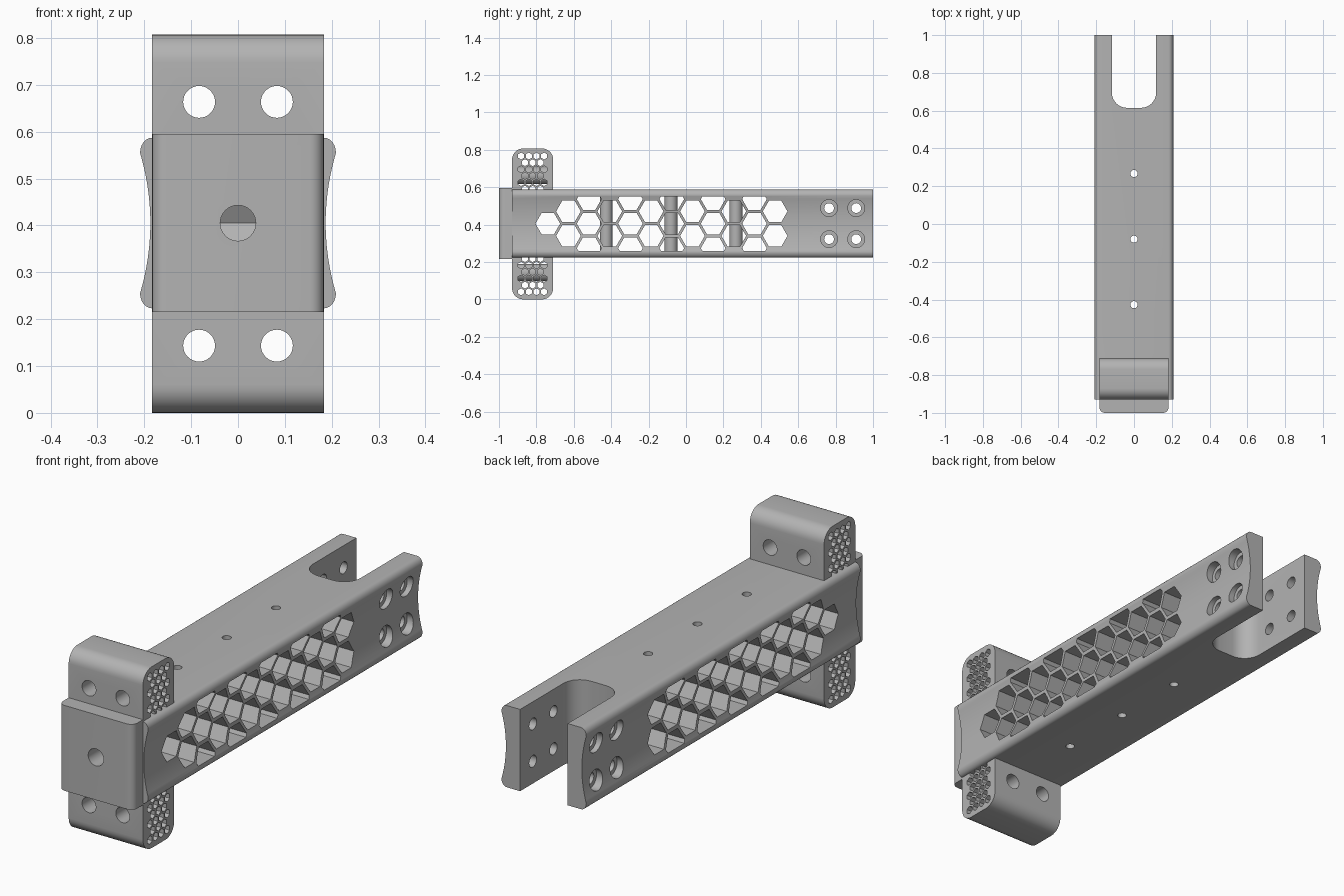
import bpy, bmesh, math

cube = bpy.data.objects.get("Cube")
if cube:
    bpy.data.objects.remove(cube, do_unlink=True)

grey = bpy.data.materials.new("plain grey")
grey.use_nodes = True
colour = (0.45, 0.45, 0.45, 1)
grey.diffuse_color = colour
grey.node_tree.nodes["Principled BSDF"].inputs["Base Color"].default_value = colour

MID = 0.405  # height of the beam axis


def circle(u, v, r, n=32, start=0.0):
    return [(u + r * math.cos(start + 2 * math.pi * i / n),
             v + r * math.sin(start + 2 * math.pi * i / n)) for i in range(n)]


def arc(u, v, ru, rv, a, b, n=8):
    """Quarter-style arc from angle a to b in degrees."""
    angles = [math.radians(a + (b - a) * i / n) for i in range(n + 1)]
    return [(u + ru * math.cos(t), v + rv * math.sin(t)) for t in angles]


def make(name, prisms):
    """One object from prisms given as (outline, axis, start, end)."""
    bm = bmesh.new()
    for outline, axis, a, b in prisms:
        place = {"x": lambda u, v, w: (w, u, v),
                 "y": lambda u, v, w: (u, w, v),
                 "z": lambda u, v, w: (u, v, w)}[axis]
        lo = [bm.verts.new(place(u, v, a)) for u, v in outline]
        hi = [bm.verts.new(place(u, v, b)) for u, v in outline]
        bm.faces.new(lo)
        bm.faces.new(hi)
        for i in range(len(lo)):
            j = (i + 1) % len(lo)
            bm.faces.new((lo[i], lo[j], hi[j], hi[i]))
    bmesh.ops.recalc_face_normals(bm, faces=bm.faces)
    mesh = bpy.data.meshes.new(name)
    bm.to_mesh(mesh)
    bm.free()
    mesh.materials.append(grey)
    obj = bpy.data.objects.new(name, mesh)
    bpy.context.collection.objects.link(obj)
    return obj


def select(obj):
    bpy.ops.object.select_all(action="DESELECT")
    obj.select_set(True)
    bpy.context.view_layer.objects.active = obj


def combine(obj, prisms, operation="DIFFERENCE"):
    tool = make("tool", prisms)
    mod = obj.modifiers.new("cut", "BOOLEAN")
    mod.operation, mod.solver, mod.object = operation, "EXACT", tool
    select(obj)
    bpy.ops.object.modifier_apply(modifier=mod.name)
    bpy.data.objects.remove(tool, do_unlink=True)


def finish(obj):
    select(obj)
    bpy.ops.object.shade_smooth_by_angle(angle=math.radians(30))


axis_bore = [(circle(0, MID, 0.038), "y", -1.1, -0.74)]

# Beam: hollow-ground sides and rounded long edges
steps = [i / 10 for i in range(-10, 10)]
right = [(0.187 + 0.022 * t * t, MID + 0.15 * t) for t in steps]
right += arc(0.183, 0.555, 0.026, 0.032, 0, 90, 6)
right = arc(0.183, 0.255, 0.026, 0.032, -90, 0, 6)[:-1] + right
beam = make("beam", [(right + [(-x, z) for x, z in reversed(right)], "y", -0.93, 1)])

# Fork slot at the rear
slot = arc(0.037, 0.695, 0.08, 0.08, 0, -90) + arc(-0.037, 0.695, 0.08, 0.08, -90, -180)
combine(beam, [(slot + [(-0.117, 1.1), (0.117, 1.1)], "z", 0, 1)])

# Honeycomb windows, clipped at the upper and lower rails
windows = []
for col in range(12):
    y = -0.739 + 0.1105 * col
    rows = (-0.5, 0.5) if col % 2 else ((-1, 0, 1) if col else (0,))
    for row in rows:
        hexagon = circle(y, MID + 0.131 * row, 0.066, 6)
        if abs(row) == 1:
            rail = MID + 0.146 * row
            near = [p for p in hexagon if abs(p[1] - MID) < 0.14]
            near.sort()
            half = 0.066 - 0.015 / math.sqrt(3)
            hexagon = [(y - half, rail)] + near + [(y + half, rail)]
        windows.append((hexagon, "x", -0.4, 0.4))
combine(beam, windows)

# Upright screw tubes inside the beam
screws = (-0.427, -0.08, 0.267)
combine(beam, [(circle(0, y, 0.034), "z", 0.24, 0.57) for y in screws], "UNION")
combine(beam, [(circle(0, y, 0.019, 24), "z", 0, 1) for y in screws])

# Counterbored fork holes
spots = [(y, z) for y in (0.765, 0.91) for z in (0.322, 0.488)]
combine(beam, [(circle(y, z, 0.026), "x", -0.4, 0.4) for y, z in spots])
for side in (-1, 1):
    combine(beam, [(circle(y, z, 0.045), "x", side * 0.165, side * 0.4) for y, z in spots])
combine(beam, axis_bore)
finish(beam)

# Front block with rounded upright edges
block_outline = [(0.183, -0.93), (-0.183, -0.93)]
block_outline += arc(-0.153, -0.97, 0.03, 0.03, 180, 270)
block_outline += arc(0.153, -0.97, 0.03, 0.03, 270, 360)
block = make("front_block", [(block_outline, "z", 0.215, 0.595)])
combine(block, axis_bore)
finish(block)

# Upper and lower posts: perforated, with bolt tubes across
for name, s in (("upper_post", 1), ("lower_post", -1)):
    height = lambda d: 0.4035 + s * d
    outline = arc(-0.77, 0.3435, 0.06, 0.06, 0, 90) + arc(-0.87, 0.3435, 0.06, 0.06, 90, 180)
    outline += [(-0.93, 0.16), (-0.71, 0.16)]
    post = make(name, [([(y, height(d)) for y, d in outline], "x", -0.183, 0.183)])
    holes = []
    for row in range(6):
        count = 4 - row % 2
        for i in range(count):
            y = -0.82 + 0.041 * (i - (count - 1) / 2)
            holes.append((circle(y, height(0.363 - 0.0355 * row), 0.0185, 6, math.pi / 2),
                          "x", -0.3, 0.3))
    combine(post, holes)
    bolts = [(x, height(0.26)) for x in (-0.083, 0.083)]
    combine(post, [(circle(x, z, 0.046), "y", -0.92, -0.72) for x, z in bolts], "UNION")
    combine(post, [(circle(x, z, 0.034), "y", -1.1, -0.6) for x, z in bolts])
    finish(post)
